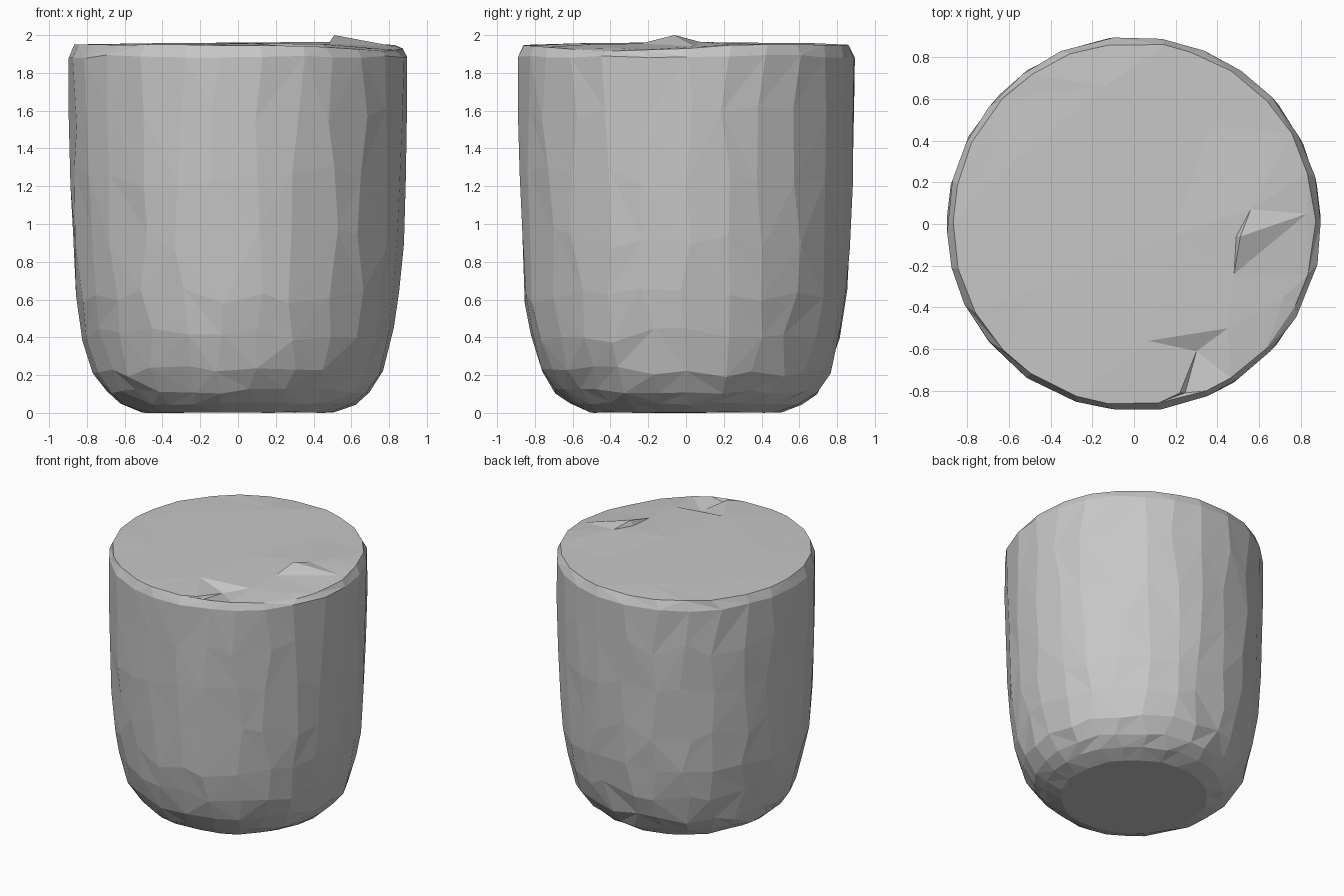
import bpy
import bmesh
import math
import random
from mathutils import Vector
from mathutils.geometry import delaunay_2d_cdt

random.seed(4)
SIDES = 26

cube = bpy.data.objects.get("Cube")
if cube:
    bpy.data.objects.remove(cube, do_unlink=True)

# One plain grey for everything
grey = bpy.data.materials.new("plain_grey")
grey.use_nodes = True
colour = (0.57, 0.57, 0.57, 1)
grey.diffuse_color = colour
shader = next(n for n in grey.node_tree.nodes if n.type == 'BSDF_PRINCIPLED')
shader.inputs["Base Color"].default_value = colour
shader.inputs["Roughness"].default_value = 0.8


def finish(bm, name):
    mesh = bpy.data.meshes.new(name)
    bm.to_mesh(mesh)
    bm.free()
    mesh.materials.append(grey)
    obj = bpy.data.objects.new(name, mesh)
    bpy.context.collection.objects.link(obj)
    return obj


# Profile of the vessel: radius, height, height jitter
profile = [(0.51, 0.01, 0.004), (0.62, 0.05, 0.008), (0.695, 0.115, 0.015),
           (0.77, 0.22, 0.03), (0.825, 0.41, 0.04), (0.858, 0.62, 0.04),
           (0.877, 0.92, 0.06), (0.889, 1.25, 0.06), (0.896, 1.58, 0.06),
           (0.899, 1.885, 0.01), (0.87, 1.948, 0.003)]

# Rounded body with hand-faceted walls
bm = bmesh.new()
rings = []
for radius, height, wobble in profile:
    ring = []
    for i in range(SIDES):
        a = math.tau * (i + random.uniform(-0.2, 0.2)) / SIDES
        r = radius + random.uniform(-0.005, 0.003)
        z = height + random.uniform(-wobble, wobble)
        if height > 1.9:
            # The rim sags at the front left, under the crumpled part
            z -= 0.03 * max(0, math.cos(2 * (a + 0.45))) * (math.cos(a + 0.45) > 0)
        ring.append(bm.verts.new((r * math.cos(a), r * math.sin(a), z)))
    rings.append(ring)
for low, high in zip(rings, rings[1:]):
    for i in range(SIDES):
        j = (i + 1) % SIDES
        a, b, c, d = low[i], low[j], high[j], high[i]
        if random.random() < 0.5:
            bm.faces.new((a, b, c))
            bm.faces.new((a, c, d))
        else:
            bm.faces.new((a, b, d))
            bm.faces.new((b, c, d))
# Flat base just touching the ground
for v in rings[0]:
    v.co.z = max(0, v.co.z - 0.007)
bm.faces.new(list(reversed(rings[0])))
rim = [v.co.copy() for v in rings[-1]]
finish(bm, "vessel_body")

# Lid: a nearly level sheet with a raised flake and a small fold
bumps = {
    "peak": (0.51, -0.06, 2.0), "peak_foot": (0.49, -0.06, 1.962),
    "flake_back": (0.56, 0.07, 1.965), "flake_tip": (0.83, 0.05, 1.94),
    "flake_front": (0.48, -0.24, 1.955), "dip_edge": (0.72, -0.35, 1.93),
    "fold_left": (0.07, -0.56, 1.957), "fold_low": (0.30, -0.61, 1.915),
    "fold_right": (0.45, -0.50, 1.952), "fold_end": (0.245, -0.81, 1.92),
    "ledge": (0.22, -0.81, 1.945), "back_right": (0.36, 0.47, 1.95),
    "back": (-0.14, 0.66, 1.958), "side": (-0.70, 0.20, 1.952),
    "front": (-0.45, -0.30, 1.957), "middle": (0.20, -0.05, 1.962)}
index = {name: SIDES + i for i, name in enumerate(bumps)}
creases = [("peak", "flake_back"), ("peak", "flake_front"),
           ("peak", "flake_tip"), ("flake_back", "flake_tip"),
           ("flake_front", "flake_tip"), ("fold_left", "fold_low"),
           ("fold_left", "fold_right"), ("fold_low", "fold_right"),
           ("fold_low", "fold_end"), ("fold_low", "ledge"),
           ("fold_right", "flake_front")]
points = rim + [Vector(p) for p in bumps.values()]
flat = [Vector((p.x, p.y)) for p in points]
verts, _, faces, origins, _, _ = delaunay_2d_cdt(
    flat, [(index[a], index[b]) for a, b in creases],
    [list(range(SIDES))], 1, 0.00001)
bm = bmesh.new()
sheet = [bm.verts.new((v.x, v.y, points[o[0]].z if o else 1.95))
         for v, o in zip(verts, origins)]
for f in faces:
    bm.faces.new([sheet[i] for i in f])
bm.normal_update()
for f in bm.faces:
    if f.normal.z < 0:
        f.normal_flip()
finish(bm, "crumpled_lid")
